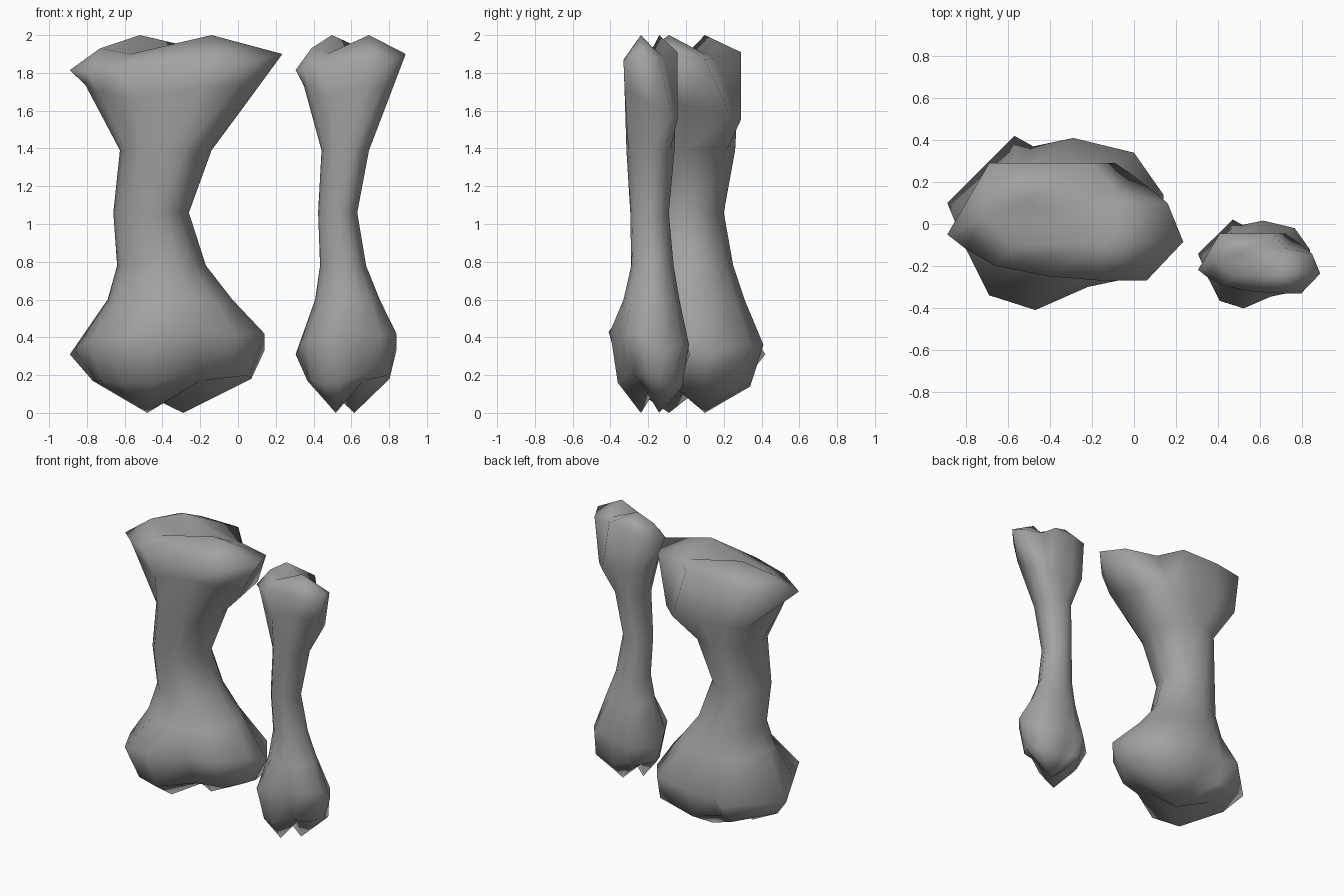
import bpy
import bmesh
from math import cos, sin, radians

cube = bpy.data.objects.get("Cube")
if cube:
    bpy.data.objects.remove(cube, do_unlink=True)

grey = bpy.data.materials.new("bone grey")
grey.use_nodes = True
colour = (0.36, 0.36, 0.36, 1)
grey.diffuse_color = colour
grey.node_tree.nodes["Principled BSDF"].inputs["Base Color"].default_value = colour

# Every outline runs: left, back left, back groove, back, back right, right rear,
# right, front right, front groove, front, front left, left fore
ANGLES = (180, 135, 112, 90, 55, 25, 0, -45, -67, -90, -125, -155)
SIDES = len(ANGLES)

# Flared head: rim and the underside below it
head_rim = [(-.89, -.05, 1.815), (-.69, .29, 1.88), (-.5, .29, 1.91), (-.2, .29, 1.91),
            (-.08, .15, 1.88), (.16, .1, 1.87), (.235, -.085, 1.9), (.06, -.27, 1.86),
            (-.15, -.27, 1.87), (-.4, -.25, 1.86), (-.66, -.2, 1.83), (-.8, -.12, 1.81)]
head_under = [(-.81, 0, 1.74), (-.67, .27, 1.6), (-.5, .27, 1.58), (-.3, .27, 1.57),
              (-.09, .29, 1.55), (0, .23, 1.58), (.03, .02, 1.62), (0, -.26, 1.73),
              (-.18, -.26, 1.72), (-.36, -.25, 1.7), (-.53, -.22, 1.66), (-.74, -.12, 1.7)]

# Knuckle end: widest outline and the underside above the two lobes
knuckle_wide = [(-.89, .1, .31), (-.57, .42, .31), (-.48, .37, .33), (-.29, .41, .36),
                (0, .34, .36), (.14, .14, .33), (.14, -.06, .42), (-.03, -.26, .42),
                (-.22, -.3, .42), (-.47, -.41, .43), (-.69, -.34, .39), (-.8, -.12, .38)]
knuckle_under = [(-.77, .03, .17), (-.6, .31, .17), (-.5, .29, .18), (-.29, .34, .14),
                 (.03, .26, .16), (.07, .1, .18), (.06, -.03, .2), (-.02, -.14, .19),
                 (-.2, -.2, .2), (-.44, -.33, .16), (-.62, -.27, .16), (-.72, -.12, .17)]

# Shaft sections: height, left, right, front, back
shaft = [(1.39, -.625, -.14, -.24, .26), (1.06, -.66, -.26, -.2, .2),
         (.78, -.64, -.17, -.19, .25), (.6, -.69, -.03, -.27, .31)]

# End points: front and back lobe tips, their ridge ends, and the valley between
head_tips = {"front": (-.14, -.09, 2), "back": (-.52, .1, 2), "left": (-.73, .03, 1.93),
             "front_end": (-.57, -.1, 1.9), "back_end": (-.09, .1, 1.9)}
head_valley = (-.36, 0, 1.89)
head_owners = (["left"] + ["back"] * 3 + ["back_end"] + ["front"] * 5
               + ["front_end", "left"])

knuckle_tips = {"front": (-.48, -.09, 0), "back": (-.29, .1, 0),
                "front_end": (-.2, -.1, .17), "back_end": (-.6, .1, .15)}
knuckle_valley = (-.38, 0, .16)
knuckle_owners = ["back_end"] + ["back"] * 5 + ["front_end"] * 3 + ["front"] * 3


def section(z, left, right, front, back):
    """Elliptical shaft outline."""
    return [((left + right) / 2 + (right - left) / 2 * cos(radians(a)),
             (front + back) / 2 + (back - front) / 2 * sin(radians(a)), z)
            for a in ANGLES]


def close_end(bm, ring, tips, valley, owners):
    """Fan each rim corner to its own tip, then sink a valley between the tips."""
    verts = {key: bm.verts.new(co) for key, co in tips.items()}
    low = bm.verts.new(valley)
    for i in range(SIDES):
        j = (i + 1) % SIDES
        a, b = verts[owners[i]], verts[owners[j]]
        bm.faces.new((ring[i], ring[j], a))
        if a != b:
            bm.faces.new((ring[j], b, a))
            bm.faces.new((a, b, low))


def build_bone(name, scale=(1, 1), offset=(0, 0)):
    bm = bmesh.new()
    outlines = [head_rim, head_under] + [section(*s) for s in shaft]
    outlines += [knuckle_wide, knuckle_under]
    rings = [[bm.verts.new(p) for p in outline] for outline in outlines]
    for upper, lower in zip(rings, rings[1:]):
        for i in range(SIDES):
            j = (i + 1) % SIDES
            bm.faces.new((upper[i], upper[j], lower[j], lower[i]))
    close_end(bm, rings[0], head_tips, head_valley, head_owners)
    close_end(bm, rings[-1], knuckle_tips, knuckle_valley, knuckle_owners)
    for v in bm.verts:
        v.co.x = v.co.x * scale[0] + offset[0]
        v.co.y = v.co.y * scale[1] + offset[1]
    bmesh.ops.recalc_face_normals(bm, faces=bm.faces)
    for face in bm.faces:
        face.smooth = True
    mesh = bpy.data.meshes.new(name)
    bm.to_mesh(mesh)
    bm.free()
    mesh.materials.append(grey)
    bpy.context.collection.objects.link(bpy.data.objects.new(name, mesh))


# The slender bone repeats the thick one at about half its width and depth
build_bone("thick_bone")
build_bone("slender_bone", (.518, .51), (.766, -.193))
